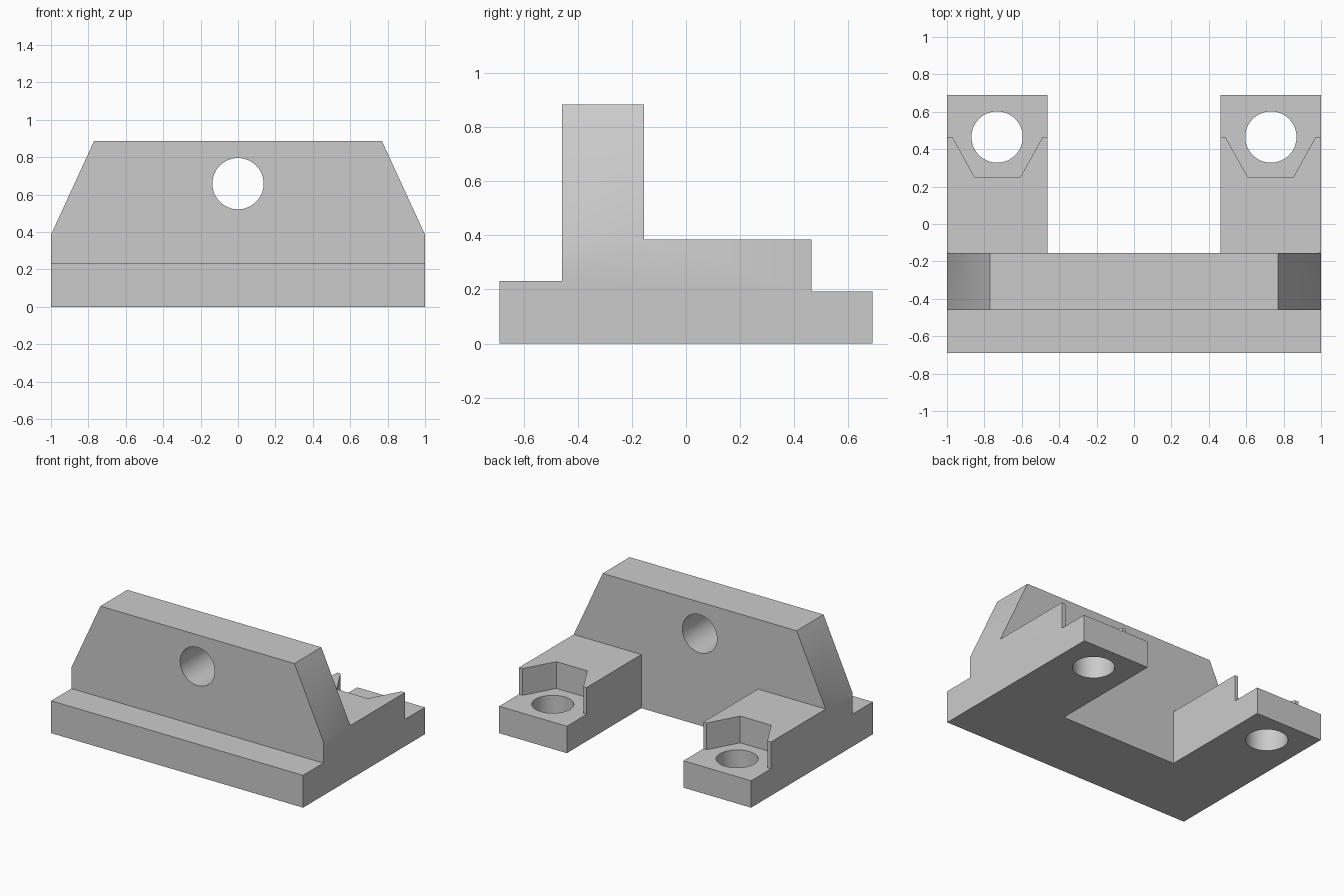
import bpy
import math
from mathutils import Matrix, Vector

if "Cube" in bpy.data.objects:
    bpy.data.objects.remove(bpy.data.objects["Cube"], do_unlink=True)

GREY = (0.6, 0.6, 0.6, 1.0)
metal = bpy.data.materials.new("plain grey")
metal.use_nodes = True
metal.diffuse_color = GREY
metal.node_tree.nodes["Principled BSDF"].inputs["Base Color"].default_value = GREY


def prism(name, outline, low, high, axis="z"):
    """Extrude an outline along z (points x, y) or along y (points x, z)."""
    def place(p, d):
        return (p[0], p[1], d) if axis == "z" else (p[0], d, p[1])
    n = len(outline)
    verts = [place(p, d) for d in (low, high) for p in outline]
    faces = [list(range(n)), list(range(n, 2 * n))]
    faces += [[i, (i + 1) % n, n + (i + 1) % n, n + i] for i in range(n)]
    mesh = bpy.data.meshes.new(name)
    mesh.from_pydata(verts, [], faces)
    obj = bpy.data.objects.new(name, mesh)
    bpy.context.collection.objects.link(obj)
    # Make all faces point outward
    bpy.context.view_layer.objects.active = obj
    bpy.ops.object.select_all(action="DESELECT")
    obj.select_set(True)
    bpy.ops.object.mode_set(mode="EDIT")
    bpy.ops.mesh.select_all(action="SELECT")
    bpy.ops.mesh.normals_make_consistent(inside=False)
    bpy.ops.object.mode_set(mode="OBJECT")
    return obj


def rect(x0, x1, y0, y1):
    return [(x0, y0), (x1, y0), (x1, y1), (x0, y1)]


def circle(cx, cy, r, n=64):
    return [(cx + r * math.cos(2 * math.pi * i / n),
             cy + r * math.sin(2 * math.pi * i / n)) for i in range(n)]


def cut(body, cutter):
    mod = body.modifiers.new("cut", "BOOLEAN")
    mod.operation = "DIFFERENCE"
    mod.solver = "EXACT"
    mod.object = cutter
    bpy.context.view_layer.objects.active = body
    bpy.ops.object.modifier_apply(modifier=mod.name)
    bpy.data.objects.remove(cutter, do_unlink=True)


FRONT, WALL_FRONT, WALL_BACK, BACK = -0.69, -0.46, -0.155, 0.69
ARM_IN, TOP, ARM_TOP, PAD_TOP, LEDGE_TOP = 0.463, 0.885, 0.385, 0.193, 0.232
HOLE = 0.137

# U-shaped block: wall with two arms behind it
plan = [(-1, FRONT), (1, FRONT), (1, BACK), (ARM_IN, BACK), (ARM_IN, WALL_BACK),
        (-ARM_IN, WALL_BACK), (-ARM_IN, BACK), (-1, BACK)]
body = prism("bracket_body", plan, 0, TOP)
body.data.materials.append(metal)

# Front ledge and arm tops
cut(body, prism("ledge_cutter", rect(-2, 2, -2, WALL_FRONT), LEDGE_TOP, 2))
cut(body, prism("arm_top_cutter", rect(-2, 2, WALL_BACK, 2), ARM_TOP, 2))

# Round hole through the wall
cut(body, prism("wall_hole_cutter", circle(0, 0.658, HOLE), -1, 1, "y"))

for side in (-1, 1):
    # Sloped wall end
    slope = (1 - 0.77) / (TOP - ARM_TOP)
    end = [(1, ARM_TOP), (0.77 - slope, TOP + 1), (2, TOP + 1), (2, ARM_TOP)]
    cut(body, prism("slope_cutter", [(side * x, z) for x, z in end], -1, 1, "y"))
    # Lowered pad with a half-hexagon pocket
    pocket = [(2, 0.465), (0.971, 0.465), (0.853, 0.252), (0.607, 0.252),
              (0.489, 0.465), (0.3, 0.465), (0.3, 2), (2, 2)]
    cut(body, prism("pocket_cutter", [(side * x, y) for x, y in pocket], PAD_TOP, 2))
    # Bolt hole through the pad
    cut(body, prism("bolt_hole_cutter", circle(side * 0.732, 0.465, HOLE), -1, 1))

bpy.ops.object.select_all(action="DESELECT")
body.select_set(True)
bpy.context.view_layer.objects.active = body
bpy.ops.object.shade_smooth_by_angle(angle=math.radians(25))
